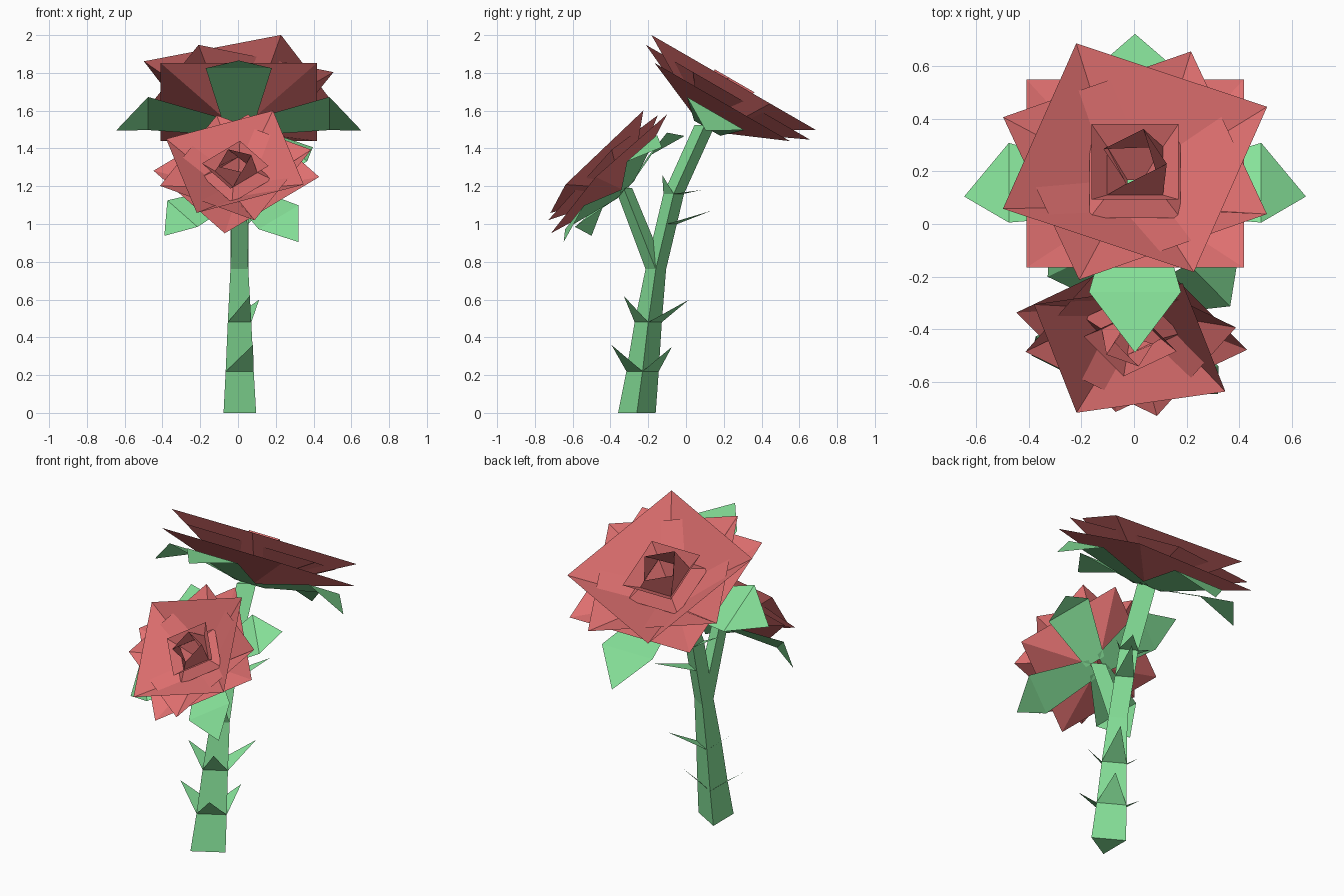
import bpy, math
from mathutils import Matrix, Vector

if "Cube" in bpy.data.objects:
    bpy.data.objects.remove(bpy.data.objects["Cube"])

def material(name, rgb):
    m = bpy.data.materials.new(name)
    m.diffuse_color = (*rgb, 1)
    m.use_nodes = True
    m.node_tree.nodes["Principled BSDF"].inputs["Base Color"].default_value = m.diffuse_color
    return m

RED = material("petal_red", (0.76, 0.165, 0.165))
GREEN = material("leaf_green", (0.24, 0.76, 0.32))

def make(name, verts, faces, mat, matrix=None):
    me = bpy.data.meshes.new(name)
    me.from_pydata([tuple(v) for v in verts], [], faces)
    me.materials.append(mat)
    ob = bpy.data.objects.new(name, me)
    if matrix:
        ob.matrix_world = matrix
    bpy.context.collection.objects.link(ob)
    return ob

def ring(n, r, z, deg, cx=0, cy=0):
    return [(cx + r * math.cos(math.radians(deg) + 2 * math.pi * i / n),
             cy + r * math.sin(math.radians(deg) + 2 * math.pi * i / n), z) for i in range(n)]

def bridge(n, rows):
    return [(k * n + i, k * n + (i + 1) % n, (k + 1) * n + (i + 1) % n, (k + 1) * n + i)
            for k in range(rows - 1) for i in range(n)]

# three-sided stems, each ring is (y, z, radius)
def stem(name, path):
    verts = []
    for y, z, r in path:
        verts += ring(3, r, z, 0, -0.2 * r + 0.004, y)
    n = len(verts)
    make(name, verts, bridge(3, len(path)) + [(2, 1, 0), (n - 3, n - 2, n - 1)], GREEN)

stem("main_stem", [(-0.26, 0, 0.115), (-0.23, 0.22, 0.099), (-0.20, 0.48, 0.083),
                   (-0.16, 0.76, 0.063), (-0.065, 1.16, 0.063), (0.10, 1.525, 0.063)])
stem("side_stem", [(-0.16, 0.76, 0.062), (-0.33, 1.19, 0.052)])

# flat thorns growing out of the stem faces: y, z, radius, face angle, reach, rise
thorns = [(-0.23, 0.22, 0.099, -60, 0.19, 0.14), (-0.23, 0.22, 0.099, 60, 0.18, 0.13),
          (-0.23, 0.22, 0.099, 180, 0.22, 0.13), (-0.20, 0.48, 0.083, -60, 0.15, 0.14),
          (-0.20, 0.48, 0.083, 60, 0.25, 0.12), (-0.20, 0.48, 0.083, 180, 0.19, 0.12),
          (-0.065, 1.16, 0.063, -60, 0.07, 0.10), (-0.065, 1.16, 0.063, 60, 0.17, 0.02),
          (-0.065, 1.16, 0.063, 180, 0.17, 0.08), (-0.10, 1.0, 0.063, 60, 0.27, 0.07)]
for i, (y, z, r, ang, reach, rise) in enumerate(thorns):
    c = Vector((-0.2 * r + 0.004, y, z))
    def polar(d, rad, dz=0):
        return c + Vector((rad * math.cos(math.radians(d)), rad * math.sin(math.radians(d)), dz))
    make(f"thorn_{i}", [polar(ang - 60, r), polar(ang + 60, r), polar(ang, reach, rise)],
         [(0, 1, 2)], GREEN)

# rose head: twisted four-sided petal funnels, a bud, and four drooping sepals
def rose(name, base, tilt, lean, spin, scale):
    m = (Matrix.Translation(base) @ Matrix.Rotation(math.radians(tilt), 4, 'X')
         @ Matrix.Rotation(math.radians(lean), 4, 'Y')
         @ Matrix.Rotation(math.radians(spin), 4, 'Z') @ Matrix.Scale(scale, 4))
    # bottom radius, bottom height, bottom angle, rim radius, rim height, rim angle
    layers = [("outer_petals", 0.09, 0.01, 45, 0.585, 0.16, 45),
              ("middle_petals", 0.09, 0.015, 45, 0.545, 0.22, 67),
              ("upper_petals", 0.09, 0.02, 45, 0.55, 0.28, 24),
              ("bud_skirt", 0.15, 0.18, 45, 0.245, 0.12, 45),
              ("inner_petals", 0.15, 0.18, 45, 0.235, 0.25, 45),
              ("bud_cup", 0.04, 0.06, 45, 0.15, 0.18, 45),
              ("bud", 0.15, 0.18, 45, 0.125, 0.29, 75)]
    for part, r0, z0, a0, r1, z1, a1 in layers:
        make(f"{name}_{part}", ring(4, r0, z0, a0) + ring(4, r1, z1, a1), bridge(4, 2), RED, m)
    for k in range(4):
        tip = (0.70, 0, 0.01) if k % 2 else (0.65, 0, -0.015)
        pts = [(0.04, -0.08, 0), (0.04, 0.08, 0), (0.48, 0.175, 0.09),
               (0.48, -0.175, 0.09), tip]
        make(f"{name}_sepal_{k}", pts, [(0, 3, 2, 1), (3, 4, 2)], GREEN,
             m @ Matrix.Rotation(k * math.pi / 2, 4, 'Z'))

rose("top_rose", (0.004, 0.112, 1.507), -30, 0, 0, 1.0)
rose("side_rose", (0.002, -0.322, 1.18), 45, -5, 37, 0.76)
